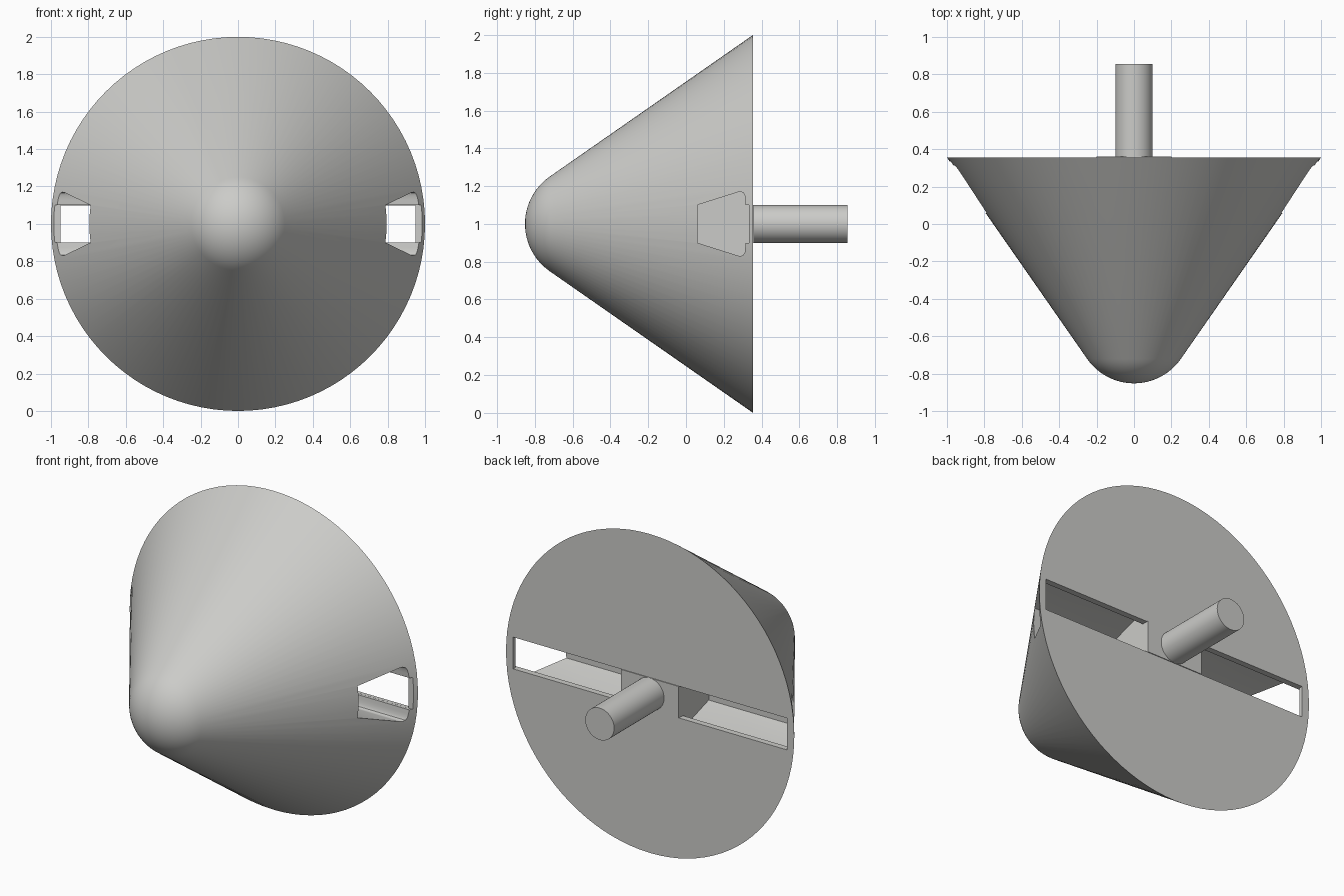
import bpy, bmesh, math
from mathutils import Matrix

if "Cube" in bpy.data.objects:
    bpy.data.objects.remove(bpy.data.objects["Cube"])

grey = bpy.data.materials.new("light_grey")
grey.diffuse_color = (0.6, 0.6, 0.58, 1)
grey.use_nodes = True
grey.node_tree.nodes["Principled BSDF"].inputs["Base Color"].default_value = grey.diffuse_color
BACK = 0.355   # y of the flat back face


def make_object(name, bm):
    bmesh.ops.recalc_face_normals(bm, faces=bm.faces)
    mesh = bpy.data.meshes.new(name)
    bm.to_mesh(mesh)
    bm.free()
    mesh.materials.append(grey)
    ob = bpy.data.objects.new(name, mesh)
    bpy.context.collection.objects.link(ob)
    return ob


def smooth(ob):
    bpy.ops.object.select_all(action='DESELECT')
    ob.select_set(True)
    bpy.context.view_layer.objects.active = ob
    bpy.ops.object.shade_smooth_by_angle(angle=math.radians(30))


def lathe(name, profile, steps):
    """Spin (radius, y) points about the y axis through z = 1."""
    bm = bmesh.new()
    vs = [bm.verts.new((r, y, 0)) for r, y in profile]
    es = [bm.edges.new(p) for p in zip(vs, vs[1:])]
    bmesh.ops.spin(bm, geom=vs + es, cent=(0, 0, 0), axis=(0, 1, 0),
                   angle=2 * math.pi, steps=steps)
    bmesh.ops.remove_doubles(bm, verts=bm.verts, dist=1e-4)
    holes = [e for e in bm.edges if e.is_boundary]
    if holes:
        bmesh.ops.holes_fill(bm, edges=holes, sides=0)
    bmesh.ops.translate(bm, verts=bm.verts, vec=(0, 0, 1))
    return make_object(name, bm)


def prism(name, outline, x0, x1):
    """Extrude a (y, z) outline from x0 to x1."""
    bm = bmesh.new()
    f = bm.faces.new([bm.verts.new((x0, y, z)) for y, z in outline])
    ext = bmesh.ops.extrude_face_region(bm, geom=[f])["geom"]
    bmesh.ops.translate(bm, vec=(x1 - x0, 0, 0),
                        verts=[g for g in ext if isinstance(g, bmesh.types.BMVert)])
    return make_object(name, bm)


def mirrored_z(half):
    return [(y, 1 + h) for y, h in half] + [(y, 1 - h) for y, h in reversed(half)]


# Cone body with a spherical nose tangent to the flank
slope = math.atan2(0.75, 1.075)
R, yc = 0.305, -0.547
nose = []
for i in range(13):
    a = (math.pi / 2 - slope) * i / 12
    nose.append((R * math.sin(a), yc - R * math.cos(a)))
body = lathe("cone_body", nose + [(1, BACK)], 96)

# Flared chambers with a narrow neck, plus the slots open at the back
chamber = mirrored_z([(0.06, 0.10), (0.275, 0.168), (0.29, 0.17), (0.303, 0.165),
                      (0.311, 0.15), (0.316, 0.10), (0.333, 0.10)])
slot = mirrored_z([(0.30, 0.0995), (0.45, 0.0995)])
cutters = []
for side, s in (("right", 1), ("left", -1)):
    cutters.append(prism(side + "_chamber_cutter", chamber, 0.2 * s, 1.2 * s))
    cutters.append(prism(side + "_slot_cutter", slot, 0.2 * s, 0.95 * s))
for c in cutters:
    c.hide_render = True
    m = body.modifiers.new(c.name, 'BOOLEAN')
    m.operation = 'DIFFERENCE'
    m.solver = 'EXACT'
    m.object = c
bpy.context.view_layer.objects.active = body
for m in list(body.modifiers):
    bpy.ops.object.modifier_apply(modifier=m.name)
for c in cutters:
    bpy.data.objects.remove(c)
smooth(body)

# Thin mounting plate between the slots
prism("mounting_plate", mirrored_z([(0.35, 0.1), (0.36, 0.1)]), -0.2, 0.2)

# Round shaft at the back
shaft = lathe("shaft", [(0.1, 0.34), (0.1, 0.855)], 48)
smooth(shaft)
